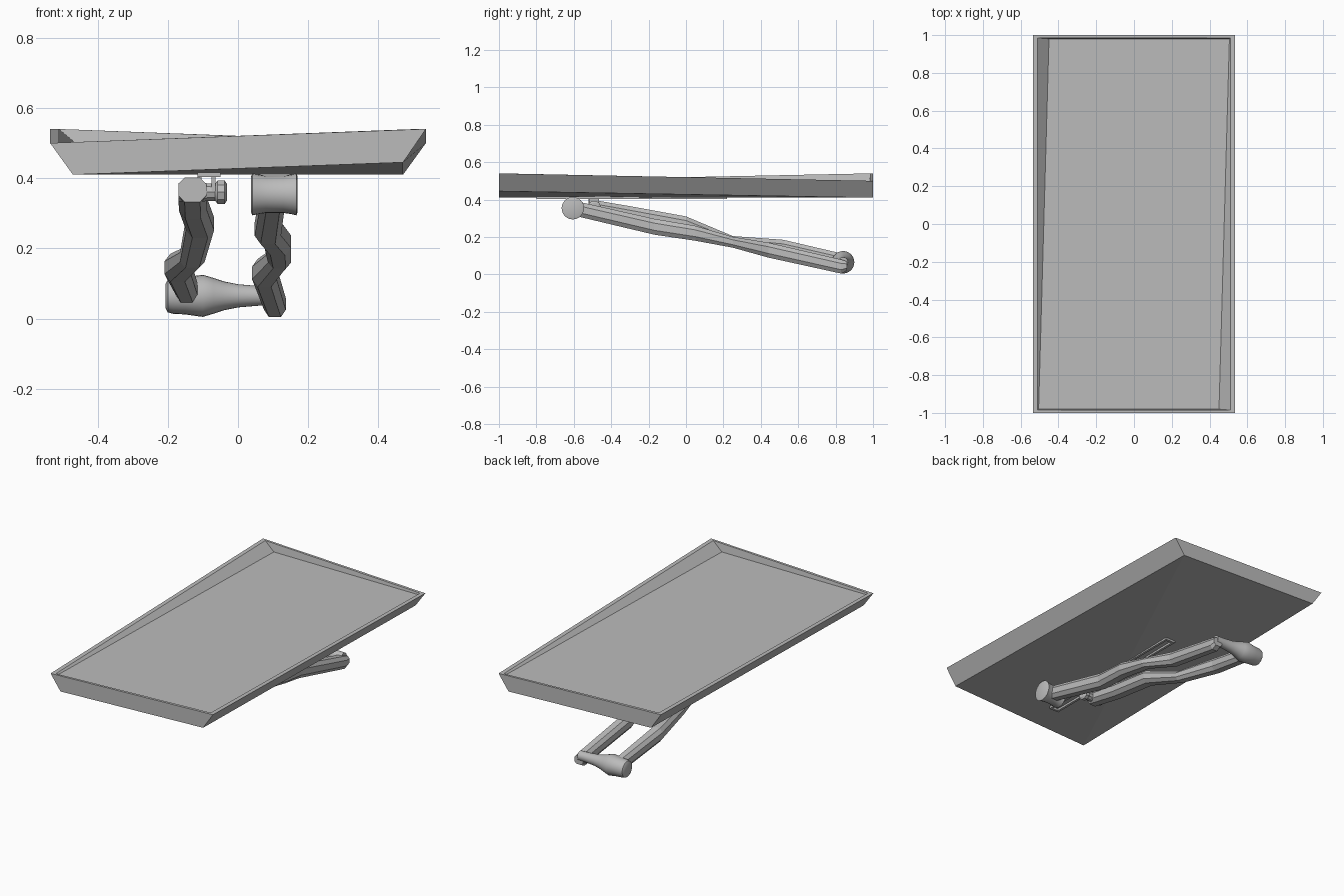
import bpy, bmesh, math

if "Cube" in bpy.data.objects:
    bpy.data.objects.remove(bpy.data.objects["Cube"])

grey = bpy.data.materials.new("warm_grey")
grey.diffuse_color = (0.5, 0.5, 0.5, 1)
grey.use_nodes = True
grey.node_tree.nodes["Principled BSDF"].inputs["Base Color"].default_value = grey.diffuse_color


def make(name, verts, faces, smooth=False):
    me = bpy.data.meshes.new(name)
    me.from_pydata(verts, [], faces)
    bm = bmesh.new()
    bm.from_mesh(me)
    bmesh.ops.recalc_face_normals(bm, faces=bm.faces)
    bm.to_mesh(me)
    bm.free()
    me.materials.append(grey)
    ob = bpy.data.objects.new(name, me)
    bpy.context.collection.objects.link(ob)
    if smooth:
        bpy.ops.object.select_all(action='DESELECT')
        bpy.context.view_layer.objects.active = ob
        ob.select_set(True)
        bpy.ops.object.shade_smooth_by_angle(angle=math.radians(30))
    return ob


def skin(name, rings, smooth=False):
    """Join equal rings of points into a closed tube."""
    n = len(rings[0])
    verts = [p for r in rings for p in r]
    faces = [(k * n + i, k * n + (i + 1) % n, (k + 1) * n + (i + 1) % n, (k + 1) * n + i)
             for k in range(len(rings) - 1) for i in range(n)]
    faces += [tuple(range(n)), tuple(range(len(verts) - n, len(verts)))]
    return make(name, verts, faces, smooth)


def lathe_x(name, y, z, profile, n=24):
    """Turned part about an axis along x; profile is (x, radius)."""
    return skin(name, [[(x, y + r * math.cos(2 * math.pi * i / n),
                         z + r * math.sin(2 * math.pi * i / n)) for i in range(n)]
                       for x, r in profile], True)


def limb(name, path):
    """Faceted bar along y; path is (x, y, z, width, height)."""
    rings = []
    for x, y, z, w, h in path:
        a, b = w / 2, h / 2
        shape = [(-.55, -1), (.55, -1), (1, -.45), (1, .45),
                 (.55, 1), (-.55, 1), (-1, .45), (-1, -.45)]
        rings.append([(x + a * u, y, z + b * v) for u, v in shape])
    return skin(name, rings)


def box(name, x0, x1, y0, y1, z0, z1):
    ring = lambda z: [(x0, y0, z), (x1, y0, z), (x1, y1, z), (x0, y1, z)]
    return skin(name, [ring(z0), ring(z1)])


# Twisted tray: rings run front-left, front-right, back-right, back-left
def corners(xs, y, zs):
    return list(zip((-xs[0], xs[1], xs[0], -xs[1]), (-y, -y, y, y), (zs[0], zs[1], zs[0], zs[1])))


tray_rings = [corners((.47, .47), 1.0, (.41, .445)),
              corners((.535, .535), 1.0, (.50, .54)),
              corners((.51, .51), .985, (.50, .54)),
              corners((.505, .45), .98, (.49, .49))]
verts = [p for r in tray_rings for p in r]
faces = [(k * 4 + i, k * 4 + (i + 1) % 4, k * 4 + 4 + (i + 1) % 4, k * 4 + 4 + i)
         for k in range(3) for i in range(4)]
faces += [(0, 2, 1), (0, 3, 2), (12, 13, 14, 15)]
make("tray", verts, faces)

# Two zigzag legs
limb("right_leg", [(.100, -.58, .350, .070, .080), (.085, -.17, .255, .075, .085),
                   (.113, .05, .220, .075, .080), (.118, .25, .172, .065, .058),
                   (.075, .44, .130, .070, .080), (.105, .83, .042, .062, .075),
                   (.105, .86, .045, .058, .050)])
limb("left_leg", [(-.130, -.52, .367, .080, .070), (-.128, -.30, .325, .080, .080),
                  (-.108, 0, .270, .080, .080), (-.130, .25, .175, .070, .060),
                  (-.172, .52, .145, .075, .080), (-.142, .83, .075, .060, .075),
                  (-.142, .86, .075, .055, .060)])

# Upper spool and lower cross roller
lathe_x("upper_spool", -.605, .354, [(.037, .050), (.041, .060), (.056, .057), (.08, .053),
                                      (.13, .053), (.155, .057), (.166, .060), (.170, .050)])
lathe_x("cross_roller", .84, .065, [(-.206, .035), (-.200, .047), (-.185, .051), (-.15, .053),
                                     (-.10, .060), (-.07, .051), (-.04, .041), (.0, .033),
                                     (.06, .028), (.11, .027)])

# Pivot hub with its hanger
lathe_x("pivot_hub", -.49, .36, [(-.17, .028), (-.12, .028), (-.065, .026), (-.058, .035),
                                  (-.038, .035), (-.031, .024)], 10)
for side, x in (("left", -.11), ("right", -.07)):
    box(side + "_hanger", x - .006, x + .006, -.515, -.465, .36, .41)

# Slotted guide rail under the tray
for side, x in (("left", -.108), ("right", -.057)):
    box(side + "_rail", x - .007, x + .007, -.80, .22, .404, .416)
for end, y in (("front", -.80), ("back", .206)):
    box(end + "_rail_end", -.115, -.05, y, y + .014, .404, .416)
